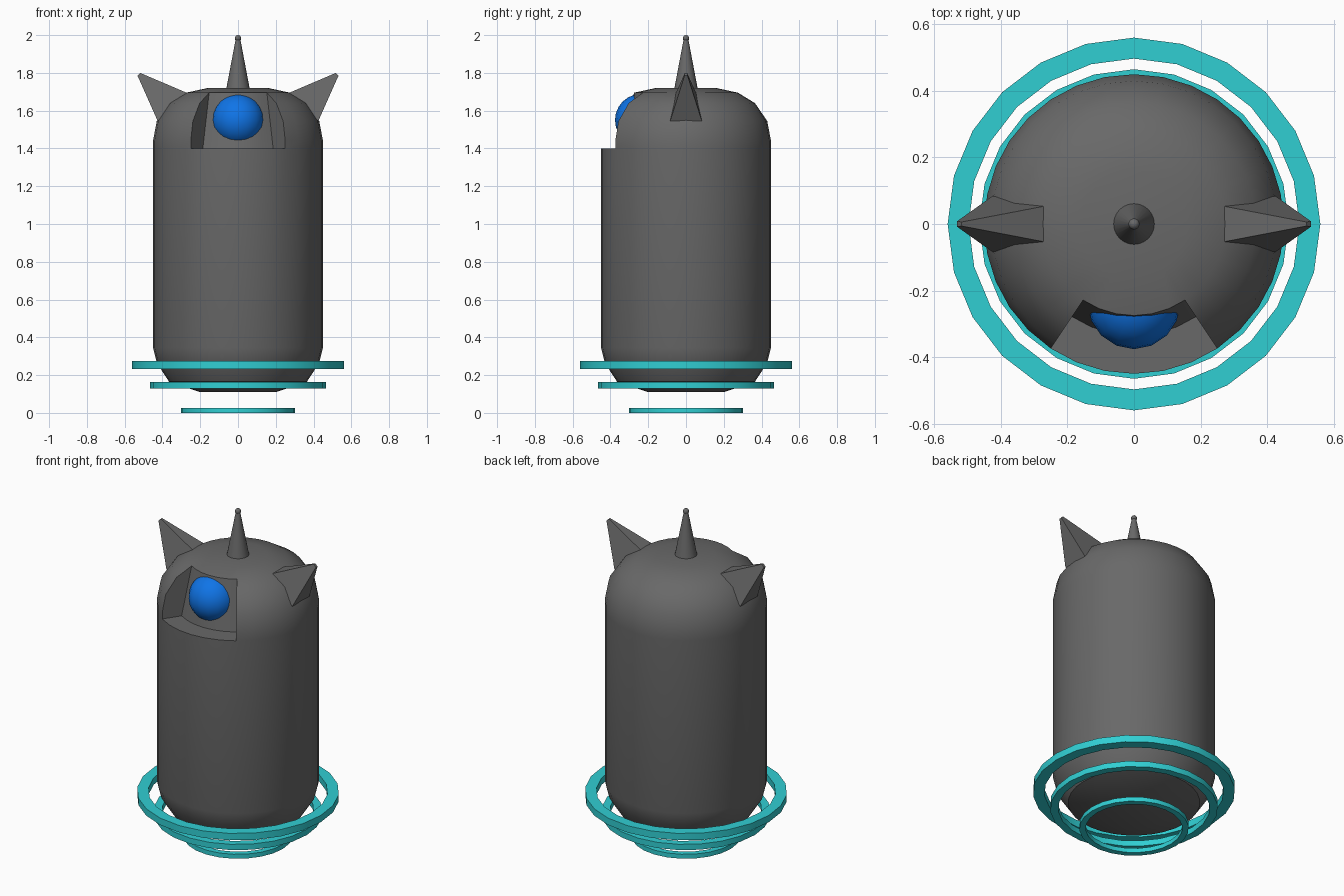
import bpy, bmesh, math
from mathutils import Vector

if "Cube" in bpy.data.objects:
    bpy.data.objects.remove(bpy.data.objects["Cube"])


def material(name, color):
    m = bpy.data.materials.new(name)
    m.diffuse_color = (*color, 1)
    m.use_nodes = True
    m.node_tree.nodes["Principled BSDF"].inputs["Base Color"].default_value = m.diffuse_color
    return m


GREY = material("dark_grey", (0.14, 0.14, 0.14))
TEAL = material("teal", (0.03, 0.62, 0.65))
BLUE = material("blue", (0.005, 0.18, 0.82))


def finish(bm, name, mat, smooth=None):
    bmesh.ops.recalc_face_normals(bm, faces=bm.faces)
    me = bpy.data.meshes.new(name)
    bm.to_mesh(me)
    bm.free()
    me.materials.append(mat)
    ob = bpy.data.objects.new(name, me)
    bpy.context.collection.objects.link(ob)
    if smooth:
        bpy.ops.object.select_all(action='DESELECT')
        ob.select_set(True)
        bpy.context.view_layer.objects.active = ob
        bpy.ops.object.shade_smooth_by_angle(angle=math.radians(smooth))
    return ob


def polar(r, i, n, z):
    a = -math.pi / 2 + 2 * math.pi * i / n
    return Vector((r * math.cos(a), r * math.sin(a), z))


def lathe(name, profile, mat, n, closed=False, smooth=35):
    bm = bmesh.new()
    rings = [[bm.verts.new(polar(r, i, n, z)) for i in range(n)] for r, z in profile]
    pairs = list(zip(rings, rings[1:] + rings[:1])) if closed else list(zip(rings, rings[1:]))
    for a, b in pairs:
        for i in range(n):
            j = (i + 1) % n
            bm.faces.new((a[i], a[j], b[j], b[i]))
    if not closed:
        bm.faces.new(rings[0])
        bm.faces.new(rings[-1])
    return finish(bm, name, mat, smooth)


# Body: rounded capsule with a recess in the front of the dome
N, HALF = 32, 3
profile = [(0.2, 0.11), (0.365, 0.165), (0.43, 0.265), (0.45, 0.345), (0.45, 1.40),
           (0.45, 1.44), (0.43, 1.545), (0.365, 1.64), (0.275, 1.695), (0.16, 1.72)]
LOW, HIGH = 4, 8
bm = bmesh.new()
rings = [[bm.verts.new(polar(r, i, N, z)) for i in range(N)] for r, z in profile]
for k in range(len(rings) - 1):
    for i in range(N):
        j = (i + 1) % N
        in_recess = LOW <= k < HIGH and (i < HALF or i >= N - HALF)
        if not in_recess:
            bm.faces.new((rings[k][i], rings[k][j], rings[k + 1][j], rings[k + 1][i]))
bm.faces.new(rings[0])
bm.faces.new(rings[-1])

# Recess floor, back wall and side walls
cols = range(-HALF, HALF + 1)
inner = {}
for k in range(LOW, HIGH + 1):
    z = profile[k][1]
    t = (z - profile[LOW][1]) / (profile[HIGH][1] - profile[LOW][1])
    for i in cols:
        inner[k, i] = rings[k][i] if k == HIGH else bm.verts.new(polar(0.335 - 0.06 * t, i, N, z))
for i in range(-HALF, HALF):
    bm.faces.new((rings[LOW][i], rings[LOW][i + 1], inner[LOW, i + 1], inner[LOW, i]))
    for k in range(LOW, HIGH):
        bm.faces.new((inner[k, i], inner[k, i + 1], inner[k + 1, i + 1], inner[k + 1, i]))
for i in (-HALF, HALF):
    outer_col = [rings[k][i] for k in range(LOW, HIGH + 1)]
    inner_col = [inner[k, i] for k in range(HIGH - 1, LOW - 1, -1)]
    bm.faces.new(outer_col + inner_col)
finish(bm, "body", GREY, 35)

# Eye
bm = bmesh.new()
bmesh.ops.create_uvsphere(bm, u_segments=16, v_segments=12, radius=0.139)
bmesh.ops.translate(bm, verts=bm.verts, vec=(0, -0.237, 1.55))
finish(bm, "eye", BLUE, 40)

# Antenna with a small ball tip
lathe("antenna", [(0.065, 1.70), (0.012, 1.98)], GREY, 24)
bm = bmesh.new()
bmesh.ops.create_uvsphere(bm, u_segments=12, v_segments=8, radius=0.017)
bmesh.ops.translate(bm, verts=bm.verts, vec=(0, 0, 1.983))
finish(bm, "antenna_tip", GREY, 40)

# Ears: blunt four-sided spikes, mirrored
for side, label in ((-1, "left"), (1, "right")):
    bm = bmesh.new()
    base = [(0.425, -0.084, 1.545), (0.425, 0.084, 1.545), (0.272, 0.053, 1.695), (0.272, -0.053, 1.695)]
    tip = [(0.532, -0.008, 1.785), (0.532, 0.008, 1.785), (0.518, 0.006, 1.80), (0.518, -0.006, 1.80)]
    b, t = [[bm.verts.new((side * x, y, z)) for x, y, z in q] for q in (base, tip)]
    for i in range(4):
        j = (i + 1) % 4
        bm.faces.new((b[i], b[j], t[j], t[i]))
    bm.faces.new(b)
    bm.faces.new(t)
    finish(bm, label + "_ear", GREY)

# Floating hover rings under the body
for name, ro, ri, z0, z1 in (("top_ring", 0.56, 0.497, 0.232, 0.274),
                             ("middle_ring", 0.465, 0.42, 0.128, 0.163),
                             ("bottom_ring", 0.303, 0.268, 0.0, 0.027)):
    lathe(name, [(ro, z0), (ro, z1), (ri, z1), (ri, z0)], TEAL, 24, closed=True)
